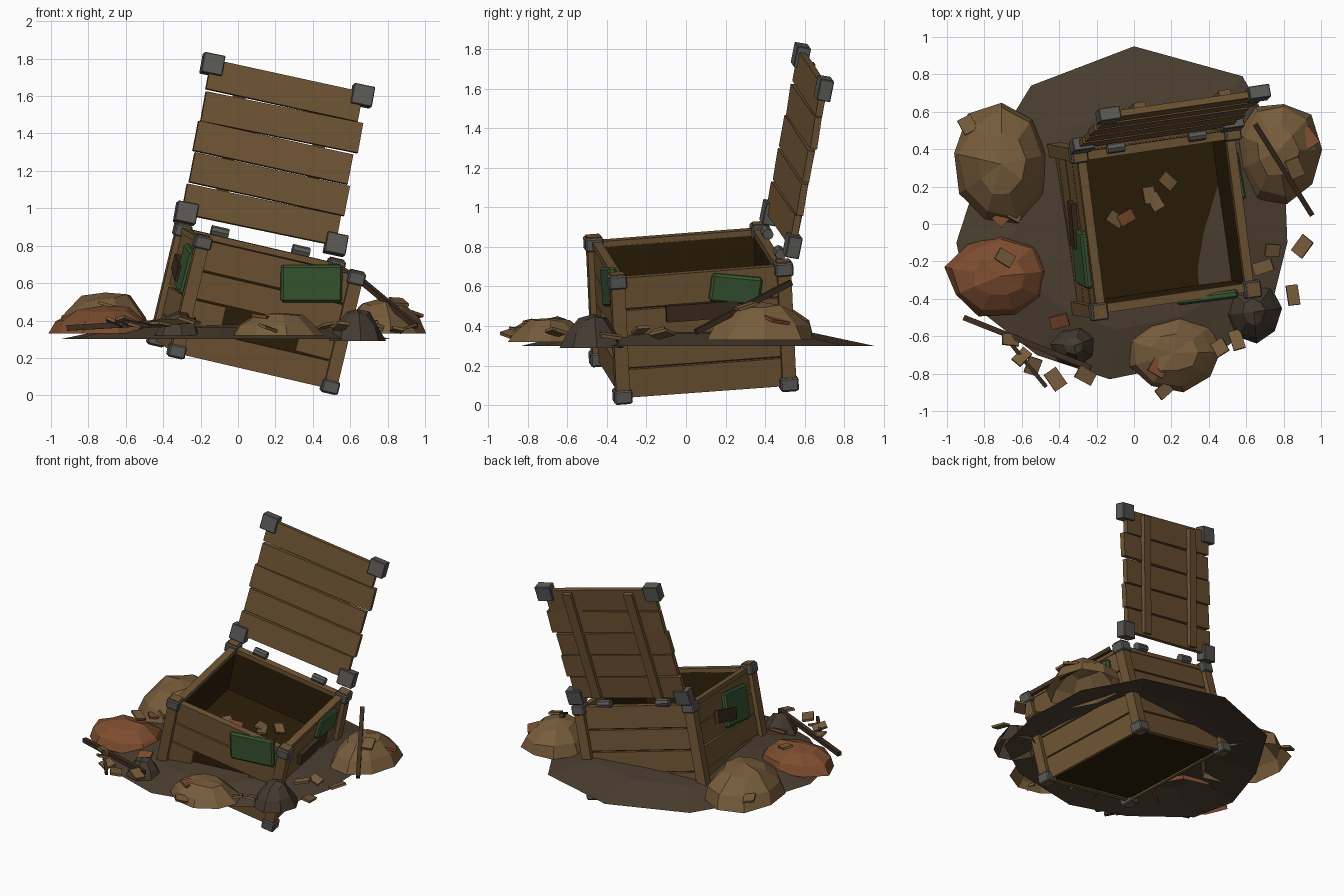
import bpy, bmesh, math, random
from mathutils import Matrix, Vector, Euler

if "Cube" in bpy.data.objects:
    bpy.data.objects.remove(bpy.data.objects["Cube"])

random.seed(4)

def material(name, hexcode):
    m = bpy.data.materials.new(name)
    ch = [int(hexcode[i:i + 2], 16) / 255 for i in (0, 2, 4)]
    m.diffuse_color = [c / 12.92 if c < .04045 else ((c + .055) / 1.055) ** 2.4 for c in ch] + [1]
    m.use_nodes = True
    m.node_tree.nodes["Principled BSDF"].inputs["Base Color"].default_value = m.diffuse_color
    return m

WOOD = material("crate wood", "705534")
TAN = material("tan sand", "775C3B")
RUST = material("rust sand", "7C4C2E")
SOIL = material("dark soil", "4B3E30")
ROCK = material("grey rock", "443A30")
METAL = material("worn metal", "5B5A57")
GREEN = material("green paint", "385631")
DARK = material("shadowed interior", "2B1E08")
PATCH = material("charred wood", "3D2D20")

def finish(name, bm, mat):
    bmesh.ops.recalc_face_normals(bm, faces=bm.faces)
    me = bpy.data.meshes.new(name)
    bm.to_mesh(me)
    bm.free()
    me.materials.append(mat)
    ob = bpy.data.objects.new(name, me)
    bpy.context.collection.objects.link(ob)
    return ob

def box(name, size, loc, mat, frame=Matrix(), rot=(0, 0, 0), bevel=0):
    """Box with size and place given in a local frame, rotation in degrees."""
    bm = bmesh.new()
    bmesh.ops.create_cube(bm, size=1, matrix=Matrix.Diagonal((*size, 1)))
    if bevel:
        bmesh.ops.bevel(bm, geom=bm.edges[:], offset=bevel, segments=1, affect='EDGES')
    turn = Euler([math.radians(a) for a in rot]).to_matrix().to_4x4()
    bm.transform(frame @ Matrix.Translation(loc) @ turn)
    return finish(name, bm, mat)

def frame_from(origin, x, up):
    """Frame with the given x axis and (approximate) z axis."""
    x = Vector(x).normalized()
    y = Vector(up).cross(x).normalized()
    z = x.cross(y)
    return Matrix.Translation(origin) @ Matrix((x, y, z)).transposed().to_4x4()

def layered(name, rings, top, mat):
    """Low mound, open underneath, made from stacked rings and a peak."""
    bm = bmesh.new()
    loops = [[bm.verts.new(p) for p in ring] for ring in rings]
    n = len(loops[0])
    for a, b in zip(loops, loops[1:]):
        for i in range(n):
            j = (i + 1) % n
            bm.faces.new((a[i], a[j], b[j], b[i]))
    peak = bm.verts.new(top)
    for i in range(n):
        bm.faces.new((loops[-1][i], loops[-1][(i + 1) % n], peak))
    return finish(name, bm, mat)

# Ground mound
rim = [(0, .95), (-.55, .74), (-.82, .3), (-.95, -.1), (-.88, -.42), (-.52, -.7),
       (-.13, -.83), (.4, -.72), (.72, -.5), (.82, -.1), (.8, .4), (.58, .79)]
layered("ground", [[(x * k, y * k, z) for x, y in rim] for k, z in ((1, .3), (.68, .365), (.35, .385))],
        (0, 0, .39), SOIL)

# Sand heaps and rocks: centre, radii, base height, top height
def heap(name, x, y, rx, ry, z0, z1, mat, n=9, profile=((1, 0), (.86, .42), (.5, .87))):
    rings = []
    start = random.random()
    for r, h in profile:
        ring = []
        for i in range(n):
            a = math.tau * (i + start) / n
            k = r * random.uniform(.93, 1.09)
            ring.append((x + rx * k * math.cos(a), y + ry * k * math.sin(a),
                         z0 + (z1 - z0) * h * random.uniform(.88, 1.1)))
        rings.append(ring)
    layered(name, rings, (x, y, z1), mat)

CONE = ((1, 0), (.8, .42), (.42, .85))
heap("left_back_heap", -.71, .32, .265, .33, .33, .55, TAN)
heap("left_front_heap", -.72, -.28, .28, .22, .33, .48, RUST)
heap("front_heap", .21, -.69, .25, .2, .32, .44, TAN)
heap("right_heap", .77, .39, .22, .27, .33, .52, TAN)
heap("left_rock", -.32, -.65, .12, .11, .32, .45, ROCK, 7, CONE)
heap("right_rock", .64, -.47, .145, .165, .29, .46, ROCK, 8, CONE)

# Tilted crate frame
C = frame_from((.10, .025, .478), (.965, .141, -.224), (.232, -.045, .972))
H = .425

# Dark liner: solid bottom with raised floor, four inner walls
box("inner_floor", (.8, .8, .285), (0, 0, -.1725), DARK, C)
for s in (-1, 1):
    box("inner_wall_side", (.012, .8, .55), (s * .394, 0, 0), DARK, C)
    box("inner_wall_end", (.8, .012, .55), (0, s * .394, 0), DARK, C)

# Corner posts with metal sleeves at both ends
for sx in (-1, 1):
    for sy in (-1, 1):
        box("corner_post", (.07, .07, .675), (sx * H, sy * H, -.012), WOOD, C)
        for z in (.285, -.312):
            box("post_cap", (.092, .092, .068), (sx * H, sy * H, z), METAL, C, bevel=.007)

# Wall planks, four rows a side, with one broken plank in front
for row in range(4):
    z = .213 - .155 * row
    for s in (-1, 1):
        box("side_plank", (.028, .8, .145), (s * .416, 0, z), WOOD, C, (random.uniform(-.5, .5), 0, 0))
    box("back_plank", (.8, .028, .145), (0, .416, z), WOOD, C)
    if row == 2:
        box("broken_plank_left", (.18, .028, .145), (-.31, -.416, z), WOOD, C)
        box("broken_plank_right", (.2, .028, .145), (.3, -.416, z), WOOD, C, (0, 1.5, 0))
    else:
        box("front_plank", (.8, .028, .145), (0, -.416, z), WOOD, C)

# Top rails around the opening
for s in (-1, 1):
    box("top_rail_side", (.048, .79, .03), (s * .412, 0, .285), WOOD, C)
    box("top_rail_end", (.79, .048, .03), (0, s * .412, .285), WOOD, C)

# Painted panels and charred patches on the walls
box("front_panel", (.33, .045, .2), (.197, -.435, .203), GREEN, C, (0, -13, 0), .012)
box("right_panel", (.045, .26, .145), (.437, .175, .198), GREEN, C, (-10, 0, 0), .012)
box("left_panel", (.045, .31, .24), (-.437, -.14, .11), GREEN, C, (5, 0, 0), .012)
box("right_patch", (.03, .37, .085), (.445, 0, .1), PATCH, C)
box("left_patch", (.03, .25, .085), (-.458, .04, .1), PATCH, C, (12, 0, 0))

# Open lid: x across, z up the lid, y towards the back
L = frame_from((.1925, .56, 1.2875), (.965, .141, -.2), (.176, .194, .966))
for row in range(5):
    box("lid_plank", (.85 + random.uniform(-.015, .015), .035, .163),
        (random.uniform(-.012, .012), 0, -.336 + .172 * row), WOOD, L,
        (random.uniform(1, 4), random.uniform(-.7, .7), 0))
for s in (-1, 1):
    box("lid_batten", (.065, .03, .82), (s * .235, .03, .005), WOOD, L)
    for t in (-1, 1):
        box("lid_cap", (.115, .07, .11), (s * .413, 0, t * .411), METAL, L, bevel=.004)

# Hinges along the back rim
for x in (-.225, .225):
    bm = bmesh.new()
    bmesh.ops.create_cone(bm, cap_ends=True, segments=8, radius1=.028, radius2=.028, depth=.095)
    bm.transform(C @ Matrix.Translation((x, .435, .32)) @ Matrix.Rotation(math.pi / 2, 4, 'Y'))
    finish("hinge", bm, METAL)

# Loose rods
def rod(name, a, b, w):
    a, b = Vector(a), Vector(b)
    bm = bmesh.new()
    bmesh.ops.create_cube(bm, size=1, matrix=Matrix.Diagonal((w, w, (b - a).length, 1)))
    bm.transform(Matrix.Translation((a + b) / 2) @ (b - a).to_track_quat('Z', 'Y').to_matrix().to_4x4())
    finish(name, bm, PATCH)

rod("leaning_rod", (.95, .05, .37), (.65, .53, .62), .028)
rod("long_rod", (-.91, -.5, .36), (-.23, -.77, .4), .03)
rod("short_rod", (-.65, -.65, .4), (-.47, -.87, .37), .022)

# Splinters scattered over the heaps: x, y, z
chips = [(.9, -.12, .36), (.85, -.38, .35), (.69, -.23, .38), (.74, -.14, .37), (-.89, .53, .42),
         (-.42, -.83, .38), (-.26, -.81, .4), (-.6, -.71, .4), (-.54, -.76, .38), (-.66, -.62, .39),
         (.16, -.89, .36), (-.69, -.18, .48), (-.63, .07, .4), (.86, .3, .5), (.55, -.62, .37), (.46, -.66, .37)]
rust_chips = [(.13, -.77, .42), (.93, .46, .43), (-.4, -.52, .39), (-.7, .04, .39)]
for group, mat in ((chips, TAN), (rust_chips, RUST)):
    for p in group:
        box("splinter", (random.uniform(.08, .11), random.uniform(.06, .08), .016), p, mat,
            rot=(random.uniform(-22, 22), random.uniform(-22, 22), random.uniform(0, 180)))

# Splinters on the crate floor
for x, y, mat in ((-.2, .03, TAN), (-.14, .03, RUST), (.0, .13, TAN), (.03, .09, TAN), (.11, .19, TAN)):
    box("floor_splinter", (.09, .065, .014), (x, y, -.01), mat, C,
        (random.uniform(-8, 8), random.uniform(-8, 8), random.uniform(0, 180)))
